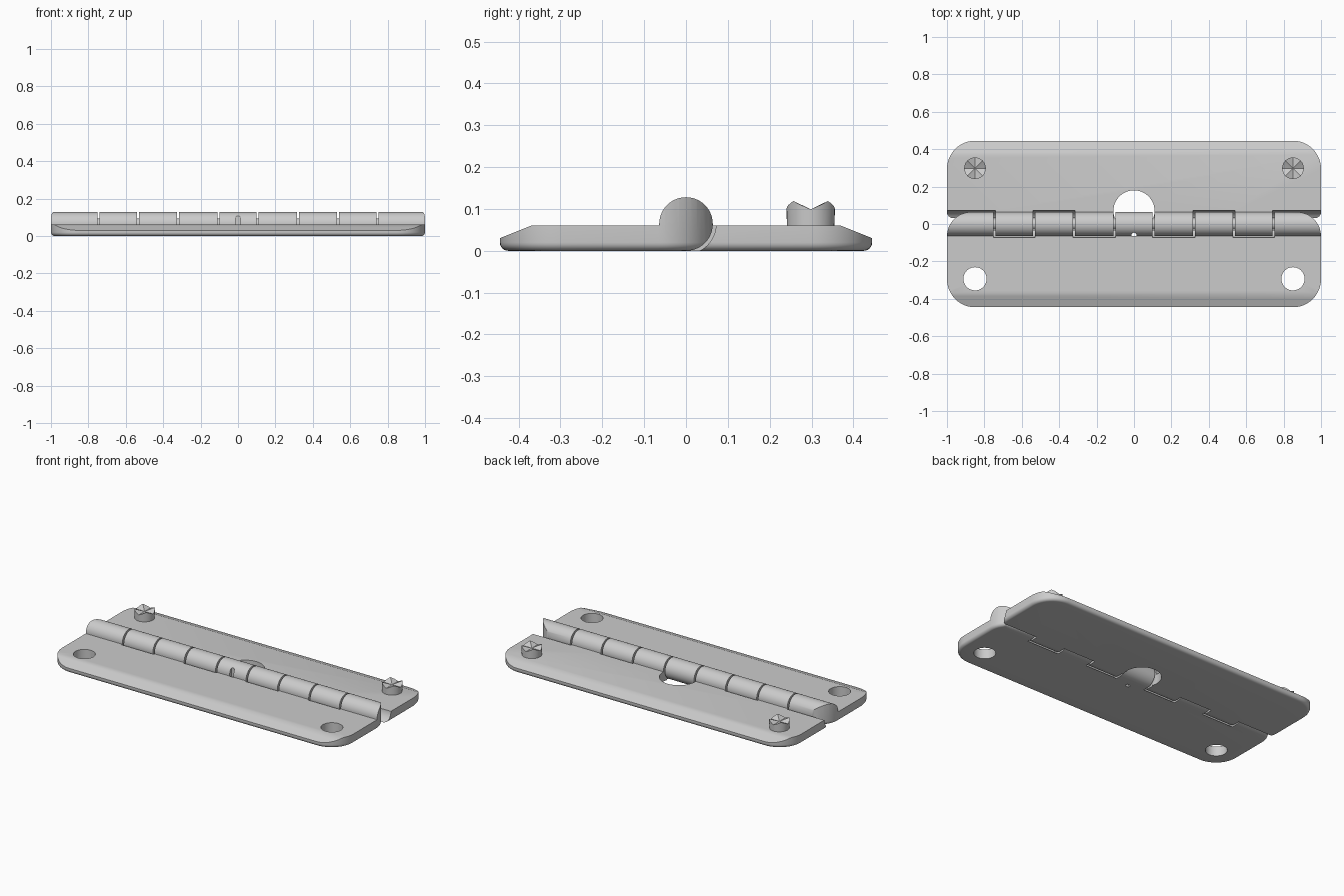
import bpy
import bmesh
from math import sin, cos, pi, radians
from mathutils import Matrix, Vector

if "Cube" in bpy.data.objects:
    bpy.data.objects.remove(bpy.data.objects["Cube"])

R = 0.064        # knuckle radius, also the height of the hinge axis
THICK = 0.06     # leaf thickness
EDGE = 0.445     # outer long edge
GAP = 0.01       # play between knuckles

metal = bpy.data.materials.new("plain_grey")
metal.use_nodes = True
grey = (0.6, 0.6, 0.6, 1)
metal.diffuse_color = grey
metal.node_tree.nodes["Principled BSDF"].inputs["Base Color"].default_value = grey


def make(name, bm):
    bmesh.ops.recalc_face_normals(bm, faces=bm.faces[:])
    mesh = bpy.data.meshes.new(name)
    bm.to_mesh(mesh)
    bm.free()
    obj = bpy.data.objects.new(name, mesh)
    mesh.materials.append(metal)
    bpy.context.collection.objects.link(obj)
    return obj


def loft(name, rings):
    """Closed solid through a list of equally long point rings."""
    bm = bmesh.new()
    loops = [[bm.verts.new(p) for p in ring] for ring in rings]
    for a, b in zip(loops, loops[1:]):
        for i in range(len(a)):
            j = (i + 1) % len(a)
            bm.faces.new((a[i], a[j], b[j], b[i]))
    bm.faces.new(loops[0])
    bm.faces.new(loops[-1])
    return make(name, bm)


def rod(name, radius, centre, length, axis):
    bm = bmesh.new()
    turn = Vector((0, 0, 1)).rotation_difference(Vector(axis)).to_matrix().to_4x4()
    bmesh.ops.create_cone(bm, cap_ends=True, segments=48, radius1=radius, radius2=radius,
                          depth=length, matrix=Matrix.Translation(centre) @ turn)
    return make(name, bm)


def block(name, centre, size):
    bm = bmesh.new()
    bmesh.ops.create_cube(bm, size=1, matrix=Matrix.Translation(centre) @ Matrix.Diagonal((*size, 1)))
    return make(name, bm)


def combine(obj, tool, operation="DIFFERENCE"):
    mod = obj.modifiers.new("cut", "BOOLEAN")
    mod.operation = operation
    mod.solver = "EXACT"
    mod.object = tool
    bpy.context.view_layer.objects.active = obj
    bpy.ops.object.modifier_apply(modifier=mod.name)
    bpy.data.objects.remove(tool)


def smooth(obj):
    bpy.ops.object.select_all(action="DESELECT")
    obj.select_set(True)
    bpy.context.view_layer.objects.active = obj
    bpy.ops.object.shade_smooth_by_angle(angle=radians(30))


def outline(inset, z, side):
    """Rounded rectangle, wide corners outside, slightly tighter at the hinge."""
    pts = []
    corners = ((1, R, 0.13, 0), (-1, R, 0.13, 90), (-1, -EDGE, 0.15, 180), (1, -EDGE, 0.15, 270))
    for sx, y, r, start in corners:
        cx, cy = sx * (1 - r), y - r if y > 0 else y + r
        for k in range(13):
            a = radians(start + 7.5 * k)
            pts.append((cx + (r - inset) * cos(a), side * (cy + (r - inset) * sin(a)), z))
    return pts


def leaf(name, side):
    """Leaf with full-length barrel; side 1 is the front, -1 the back."""
    f = 0.02
    steps = [radians(15 * k) for k in range(7)]
    rings = [outline(f * (1 - sin(a)), f * (1 - cos(a)), side) for a in steps]
    obj = loft(name, rings + [outline(0, 3 * R, side)])
    # cross-section: sloped outer edge, flat top, round barrel
    arc = [(R * cos(a), R + R * sin(a)) for a in (radians(-90 + 5 * k) for k in range(54))]
    section = [(-0.57, -0.02), (0, -0.02)] + arc + [(-R, THICK), (-0.37, THICK)]
    bar = loft("section", [[(x, side * y, z) for y, z in section] for x in (-1.2, 1.2)])
    combine(obj, bar, "INTERSECT")
    return obj


front_leaf = leaf("front_leaf", 1)
back_leaf = leaf("back_leaf", -1)

# Alternate knuckles: clear each leaf where the other one has its barrel
front_spans = [(-0.1, 0.1), (0.325, 0.53), (0.75, 1.1)]
back_spans = [(0.11, 0.315), (0.54, 0.74)]
for target, spans in ((front_leaf, back_spans), (back_leaf, front_spans)):
    for a, b in spans:
        for side in ((1,) if a < 0 else (1, -1)):
            centre = (side * (a + b) / 2, 0, R)
            combine(target, rod("clearance", R + 0.008, centre, b - a + 2 * GAP, (1, 0, 0)))

# Screw holes, finger opening and the small slot in the middle knuckle
for side in (1, -1):
    combine(front_leaf, rod("hole", 0.062, (side * 0.85, -0.293, 0), 0.5, (0, 0, 1)))
combine(back_leaf, rod("opening", 0.11, (0, 0.07, 0), 0.5, (0, 0, 1)))
combine(front_leaf, block("slot", (0, -0.055, 0.04), (0.026, 0.02, 0.11)))
combine(front_leaf, rod("slot_top", 0.013, (0, -0.055, 0.095), 0.02, (0, 1, 0)))
smooth(front_leaf)
smooth(back_leaf)

smooth(rod("hinge_pin", 0.03, (0, 0, R), 1.6, (1, 0, 0)))


# Locating pegs with a four-peaked crown on top
def peg(name, x, y):
    bm = bmesh.new()
    n = 32
    spin = [2 * pi * k / n for k in range(n)]
    low = [bm.verts.new((x + 0.056 * cos(a), y + 0.056 * sin(a), 0.04)) for a in spin]
    top = []
    for k, a in enumerate(spin):
        rise = 1 - abs(k % 8 - 4) / 4
        top.append(bm.verts.new((x + 0.058 * cos(a), y + 0.058 * sin(a), 0.099 + 0.02 * rise)))
    tip = bm.verts.new((x, y, 0.099))
    for i in range(n):
        j = (i + 1) % n
        bm.faces.new((low[i], low[j], top[j], top[i]))
        bm.faces.new((top[i], top[j], tip))
    bm.faces.new(low)
    smooth(make(name, bm))


peg("left_peg", 0.85, 0.298)
peg("right_peg", -0.85, 0.298)
